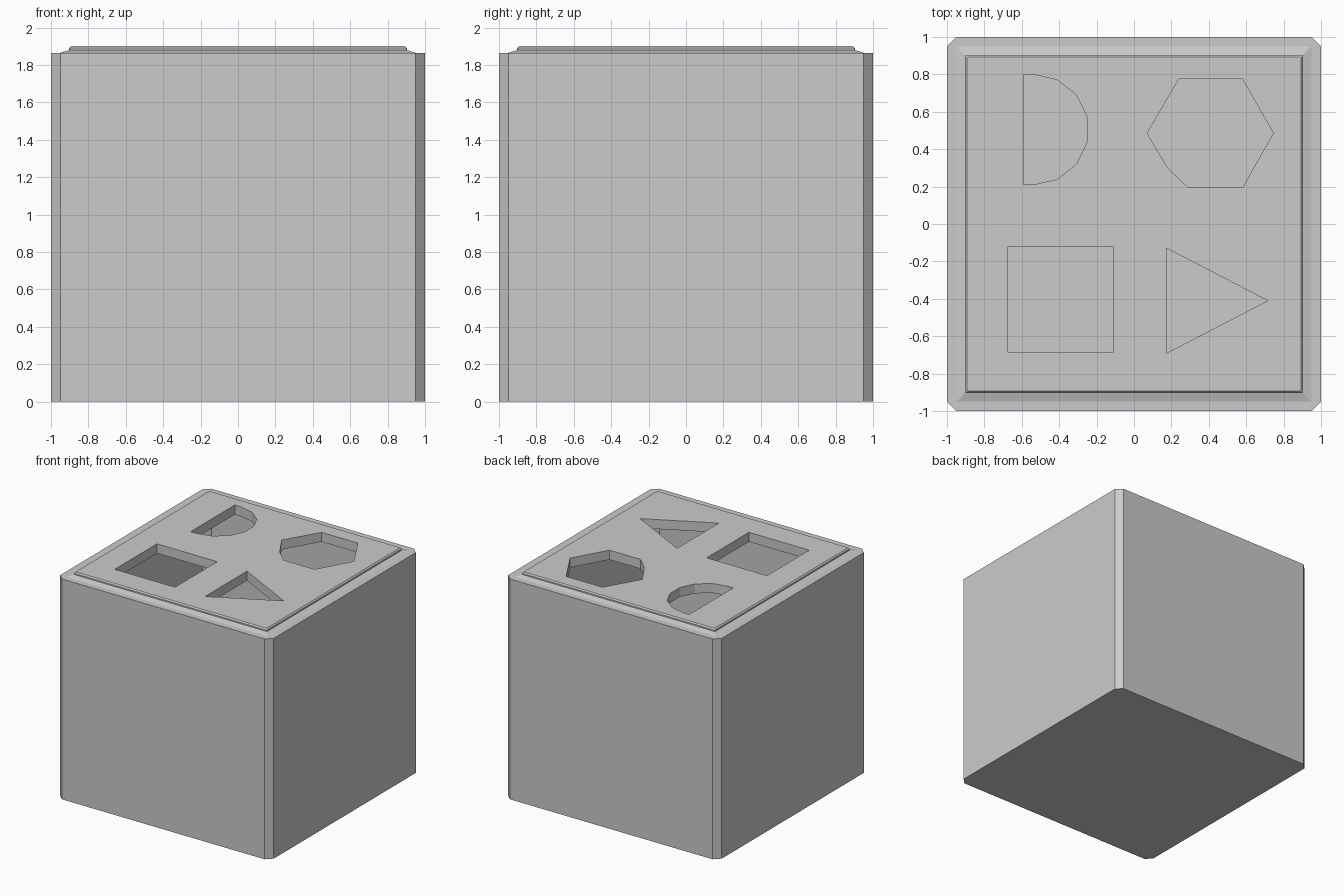
import bpy, bmesh
from math import cos, sin, pi

if "Cube" in bpy.data.objects:
    bpy.data.objects.remove(bpy.data.objects["Cube"])


def make_object(name, bm):
    bmesh.ops.recalc_face_normals(bm, faces=bm.faces)
    mesh = bpy.data.meshes.new(name)
    bm.to_mesh(mesh)
    bm.free()
    obj = bpy.data.objects.new(name, mesh)
    bpy.context.collection.objects.link(obj)
    return obj


def corner_ring(bm, half, cut, z):
    """Square ring with clipped corners, eight vertices."""
    a, b = half, half - cut
    pts = [(a, -b), (a, b), (b, a), (-b, a), (-a, b), (-a, -b), (-b, -a), (b, -a)]
    return [bm.verts.new((x, y, z)) for x, y in pts]


def bridge(bm, low, high):
    n = len(low)
    for i in range(n):
        j = (i + 1) % n
        bm.faces.new((low[i], low[j], high[j], high[i]))


def prism(bm, pts, z0, z1):
    low = [bm.verts.new((x, y, z0)) for x, y in pts]
    high = [bm.verts.new((x, y, z1)) for x, y in pts]
    bm.faces.new(low)
    bm.faces.new(high)
    bridge(bm, low, high)


# Hollow thin-walled box with clipped corners and a sloped rim
bm = bmesh.new()
rings = [corner_ring(bm, h, c, z) for h, c, z in
         [(1, 0.05, 0), (1, 0.05, 1.865), (0.95, 0.001, 1.865), (0.9, 0.001, 1.88)]]
bm.faces.new(rings[0])
for low, high in zip(rings, rings[1:]):
    bridge(bm, low, high)
bmesh.ops.remove_doubles(bm, verts=bm.verts, dist=0.003)
make_object("box_body", bm)

# Lid slab with a small bevel around its top
bm = bmesh.new()
rings = [corner_ring(bm, h, 0.005, z) for h, z in
         [(0.904, 1.82), (0.904, 1.89), (0.894, 1.9)]]
bm.faces.new(rings[0])
bm.faces.new(rings[-1])
for low, high in zip(rings, rings[1:]):
    bridge(bm, low, high)
lid = make_object("lid", bm)

# Four shape holes: half round, hexagon, square, triangle
arc = [(-0.54 + 0.297 * cos(t), 0.505 + 0.295 * sin(t))
       for t in [-pi / 2 + pi * i / 7 for i in range(8)]]
shapes = [
    [(-0.59, 0.21)] + arc + [(-0.59, 0.80)],
    [(0.07, 0.485), (0.18, 0.30), (0.29, 0.195), (0.58, 0.195),
     (0.745, 0.485), (0.58, 0.775), (0.24, 0.775)],
    [(-0.675, -0.685), (-0.11, -0.685), (-0.11, -0.12), (-0.675, -0.12)],
    [(0.175, -0.69), (0.715, -0.41), (0.175, -0.13)],
]
bm = bmesh.new()
for pts in shapes:
    prism(bm, pts, 1.7, 2.0)
cutter = make_object("hole_cutter", bm)

# Cut the holes through the lid
cut = lid.modifiers.new("holes", 'BOOLEAN')
cut.operation = 'DIFFERENCE'
cut.solver = 'EXACT'
cut.object = cutter
bpy.context.view_layer.objects.active = lid
lid.select_set(True)
bpy.ops.object.modifier_apply(modifier=cut.name)
bpy.data.objects.remove(cutter)
